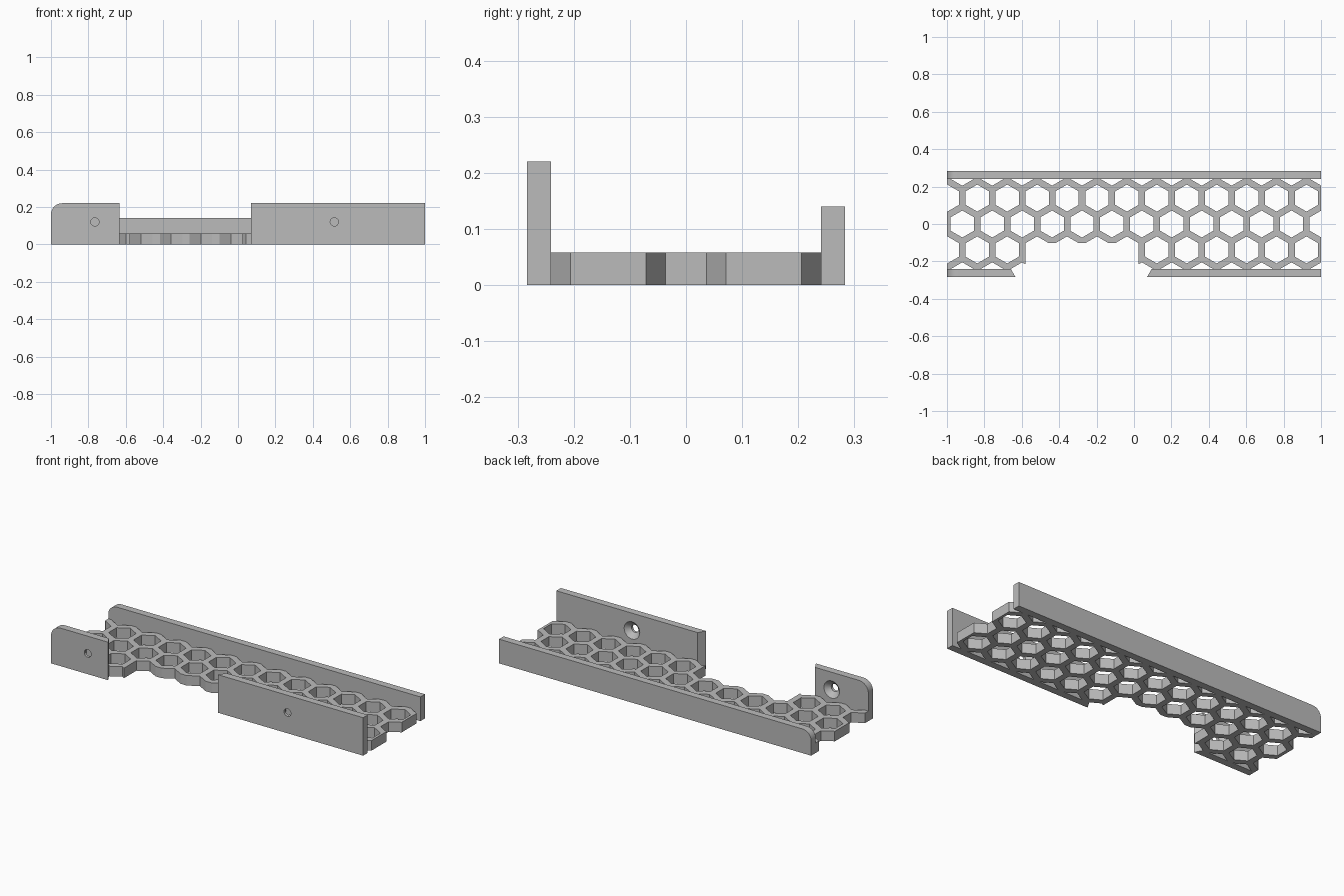
import bpy, bmesh
from math import sin, cos, pi, sqrt, radians
from mathutils import Vector

cube = bpy.data.objects.get("Cube")
if cube:
    bpy.data.objects.remove(cube, do_unlink=True)

PITCH = 0.16                      # distance between neighbouring cells
ROW = PITCH * sqrt(3) / 2         # distance between cell rows
CELL_R = 0.0722                   # corner radius of an open cell
FIRST_X = 0.922                   # last cell centre of the outer rows
FLOOR_H = 0.058
INNER, OUTER = 0.241, 0.283       # inner and outer faces of the side walls
FRONT_H, BACK_H = 0.22, 0.14

gray = bpy.data.materials.new("plain_gray")
gray.use_nodes = True
color = (0.5, 0.5, 0.5, 1)
gray.diffuse_color = color
gray.node_tree.nodes["Principled BSDF"].inputs["Base Color"].default_value = color


def loft(bm, rings):
    """Closed solid through a series of equal rings."""
    rows = [[bm.verts.new(p) for p in ring] for ring in rings]
    n = len(rows[0])
    for a, b in zip(rows, rows[1:]):
        for i in range(n):
            j = (i + 1) % n
            bm.faces.new((a[i], a[j], b[j], b[i]))
    bm.faces.new(rows[0][::-1])
    bm.faces.new(rows[-1])


def finish(name, bm):
    bmesh.ops.recalc_face_normals(bm, faces=bm.faces)
    mesh = bpy.data.meshes.new(name)
    bm.to_mesh(mesh)
    bm.free()
    mesh.materials.append(gray)
    obj = bpy.data.objects.new(name, mesh)
    bpy.context.collection.objects.link(obj)
    return obj


def solid(name, rings):
    bm = bmesh.new()
    loft(bm, rings)
    return finish(name, bm)


def box(name, x0, x1, y0, y1, z0, z1):
    ring = [(x0, y0), (x1, y0), (x1, y1), (x0, y1)]
    return solid(name, [[(x, y, z) for x, y in ring] for z in (z0, z1)])


def cut(target, cutter):
    cutter.hide_render = True
    mod = target.modifiers.new("cut", 'BOOLEAN')
    mod.operation = 'DIFFERENCE'
    mod.solver = 'EXACT'
    mod.object = cutter
    bpy.ops.object.select_all(action='DESELECT')
    bpy.context.view_layer.objects.active = target
    target.select_set(True)
    bpy.ops.object.modifier_apply(modifier=mod.name)
    bpy.data.objects.remove(cutter, do_unlink=True)


# Honeycomb floor: slab with hexagonal cells removed
floor = box("honeycomb_floor", -1, 1, -INNER - 0.001, INNER + 0.001, 0, FLOOR_H)
bm = bmesh.new()
for row in range(-2, 3):
    shift = 0 if row % 2 else PITCH / 2
    for k in range(-1, 14):
        cx, cy = FIRST_X + shift - k * PITCH, row * ROW
        loft(bm, [[(cx + CELL_R * sin(i * pi / 3), cy + CELL_R * cos(i * pi / 3), z)
                   for i in range(6)] for z in (-0.1, 0.2)])
cut(floor, finish("cell_cutter", bm))

# Open notch in the front row of the floor
half = CELL_R * sqrt(3) / 2
notch_right = FIRST_X - 6 * PITCH + half
notch_left = FIRST_X - 9 * PITCH - half
cut(floor, box("notch_cutter", notch_left, notch_right, -0.4, -0.101, -0.1, 0.2))


def wall_profile(x0, x1, height, radius):
    """Upright outline, top corner at the right-hand end rounded."""
    pts = [(x0, 0), (x1, 0), (x1, height)]
    if radius:
        pts += [(x0 + radius - radius * sin(a), height - radius + radius * cos(a))
                for a in (i * pi / 16 for i in range(9))]
    else:
        pts.append((x0, height))
    return pts


def wall(name, x0, x1, height, y_out, y_in, radius=0, slant0=0, slant1=0):
    """Side wall whose ends may slant between outer and inner face."""
    pts = wall_profile(x0, x1, height, radius)
    outer = [(x, y_out, z) for x, z in pts]
    inner = [(x + (slant0 if x == x0 else slant1 if x == x1 else 0), y_in, z)
             for x, z in pts]
    return solid(name, [outer, inner])


SLANT = (OUTER - INNER) / sqrt(3)
back_wall = wall("back_wall", -1, 1, BACK_H, OUTER, INNER, radius=0.055)
right_wall = wall("front_right_wall", -1, -0.634, FRONT_H, -OUTER, -INNER,
                  radius=0.06, slant1=-SLANT)
left_wall = wall("front_left_wall", 0.07, 1, FRONT_H, -OUTER, -INNER, slant0=SLANT)

# Countersunk screw holes in the front walls
for target, cx in ((right_wall, -0.765), (left_wall, 0.515)):
    steps = ((0.022, -0.3), (0.022, -0.268), (0.05, -INNER), (0.05, -0.2))
    cut(target, solid("screw_cutter", [
        [Vector((cx + r * cos(i * pi / 16), y, 0.12 + r * sin(i * pi / 16)))
         for i in range(32)] for r, y in steps]))

# Smooth rounded corners and holes, keep edges sharp
bpy.ops.object.select_all(action='DESELECT')
for obj in (back_wall, right_wall, left_wall):
    obj.select_set(True)
bpy.context.view_layer.objects.active = back_wall
bpy.ops.object.shade_smooth_by_angle(angle=radians(25))
